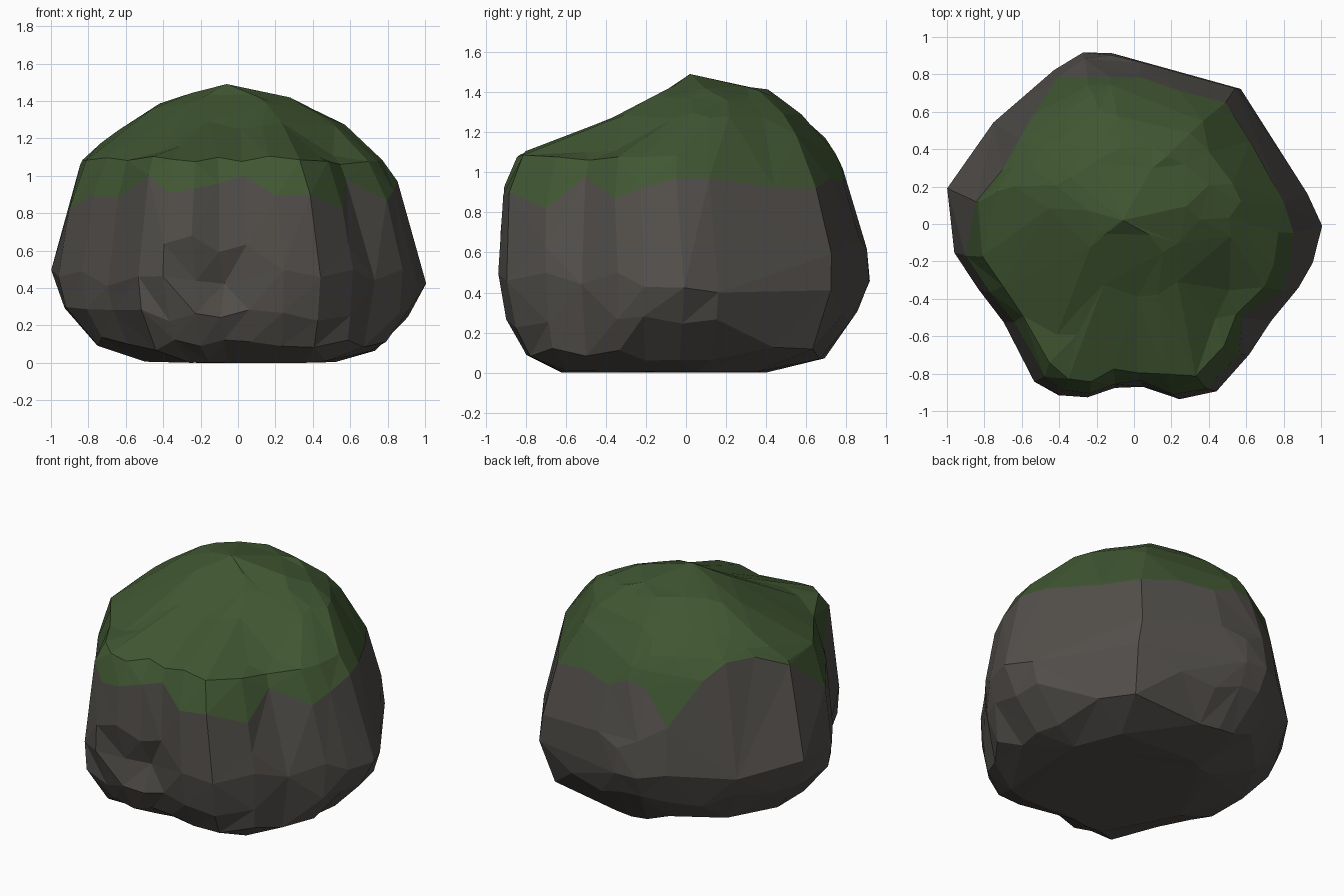
import bpy, bmesh, math, random
from mathutils import Vector

if "Cube" in bpy.data.objects:
    bpy.data.objects.remove(bpy.data.objects["Cube"])

random.seed(5)

# Plan outline at the widest height, with the height of the moss edge: (x, y, edge z)
OUTLINE = [
    (1, 0, .97), (.94, .18, .97), (.72, .52, .92), (.57, .74, .92), (.3, .83, .97),
    (.05, .9, .95), (-.12, .93, 1.02), (-.27, .92, 1.0), (-.43, .83, .78), (-.6, .7, 1.05),
    (-.76, .56, 1.14), (-.9, .36, 1.14), (-1, .19, 1.06), (-.97, -.15, .82), (-.85, -.35, .90),
    (-.7, -.52, .88), (-.54, -.85, 1.0), (-.4, -.91, .91), (-.25, -.93, .93), (-.1, -.88, .96),
    (.06, -.87, 1.0), (.25, -.93, .89), (.45, -.9, .90), (.63, -.7, .82), (.74, -.52, .98),
    (.9, -.34, .87), (.96, -.2, .92)]

# Silhouette: z, then min x, max x, min y, max y
PROFILE = [
    (0, -.48, .53, -.62, .4), (.05, -.7, .69, -.77, .67), (.1, -.77, .82, -.8, .71),
    (.2, -.87, .88, -.85, .81), (.3, -.94, .94, -.93, .85), (.42, -1, 1, -.93, .91),
    (.5, -.99, .98, -.93, .93), (.62, -.97, .95, -.93, .91), (.82, -.93, .9, -.92, .87),
    (.98, -.88, .85, -.9, .8), (1.09, -.83, .77, -.84, .75), (1.16, -.75, .7, -.66, .71),
    (1.28, -.6, .56, -.34, .59), (1.41, -.38, .33, -.12, .42), (1.44, -.28, .2, -.05, .34)]

# Hollows and swellings: centre, radius, push
DENTS = [
    ((-.18, -.88, .42), .2, (.03, .08, 0)),
    ((-.62, -.68, .7), .22, (.05, .05, 0)),
    ((.62, -.45, .98), .16, (-.06, .03, 0)),
    ((-.66, .48, .98), .3, (-.03, .03, 0)),
    ((.42, -.4, 1.16), .25, (0, 0, -.06)),
    ((-.4, -.5, 1.18), .2, (0, 0, -.04)),
    ((.1, .2, 1.45), .15, (0, 0, -.03))]


def extents(z):
    for a, b in zip(PROFILE, PROFILE[1:]):
        if z <= b[0]:
            t = (z - a[0]) / (b[0] - a[0])
            return [p + (q - p) * t for p, q in zip(a[1:], b[1:])]
    return PROFILE[-1][1:]


def surface_point(x, y, z, rough):
    z = max(0, z + random.uniform(-1, 1) * rough)
    x0, x1, y0, y1 = extents(z)
    px = (x0 + x1) / 2 + x * (x1 - x0) / 2
    py = (y0 + y1) / 2 + y / .93 * (y1 - y0) / 2
    if z < .4:                      # fuller corners low down
        fill = .55 if x > 0 > y else .1 if x < 0 < y else .35
        px += fill * (min(max(x, x0), x1) - px)
        py += fill * (min(max(y, y0), y1) - py)
    k = 1 + random.uniform(-.4, .3) * min(rough, .03)
    p = Vector((px * k, py * k, z))
    for c, r, push in DENTS:
        d = (p - Vector(c)).length
        if d < r:
            p += Vector(push) * (1 - d / r) * 1.5
    return p


def ring(z, rough, lift=None):
    """One level; with lift it stays that far above the moss edge."""
    return [surface_point(x, y, z if lift is None else max(z, e + lift), rough)
            for x, y, e in OUTLINE]


def shell(name, rings, tip, color, merge, flat_angle):
    """Skin stacked rings, close one end with a tip, merge into broad facets."""
    bm = bmesh.new()
    rows = [[bm.verts.new(p) for p in r] for r in rings]
    n = len(OUTLINE)
    for a, b in zip(rows, rows[1:]):
        for i in range(n):
            j = (i + 1) % n
            if random.random() < .5:
                bm.faces.new((a[i], a[j], b[j]))
                bm.faces.new((a[i], b[j], b[i]))
            else:
                bm.faces.new((a[i], a[j], b[i]))
                bm.faces.new((a[j], b[j], b[i]))
    low = tip.z < .1
    end = rows[0] if low else rows[-1]
    t = bm.verts.new(tip)
    for i in range(n):
        pair = (end[i], end[(i + 1) % n])
        bm.faces.new((*(pair[::-1] if low else pair), t))
    # Thin out crowded points, leaving the moss edge alone
    inner = [v for v in bm.verts if not v.is_boundary]
    bmesh.ops.remove_doubles(bm, verts=inner, dist=merge)
    bmesh.ops.dissolve_limit(bm, angle_limit=math.radians(flat_angle),
                             verts=bm.verts, edges=bm.edges)
    bmesh.ops.triangulate(bm, faces=bm.faces)
    bmesh.ops.recalc_face_normals(bm, faces=bm.faces)
    me = bpy.data.meshes.new(name)
    bm.to_mesh(me)
    bm.free()
    mat = bpy.data.materials.new(name + "_colour")
    mat.diffuse_color = (*color, 1)
    mat.use_nodes = True
    mat.node_tree.nodes["Principled BSDF"].inputs["Base Color"].default_value = mat.diffuse_color
    me.materials.append(mat)
    bpy.context.collection.objects.link(bpy.data.objects.new(name, me))


# Edge shared by stone and moss
edge = [surface_point(x, y, z, 0) for x, y, z in OUTLINE]

# Stone
stone = [ring(0, .01), ring(.1, .04), ring(.27, .05), ring(.45, .05), ring(.64, .05), edge]
shell("rock", stone, Vector((0, -.05, 0)), (.085, .078, .07), .09, 10)

# Moss cap
moss = [edge, ring(1.09, .015, .03), ring(1.17, .02, .07), ring(1.27, .03),
        ring(1.38, .03), ring(1.43, .02)]
shell("moss_cap", moss, Vector((-.06, .02, 1.49)), (.052, .095, .032), .09, 8)
